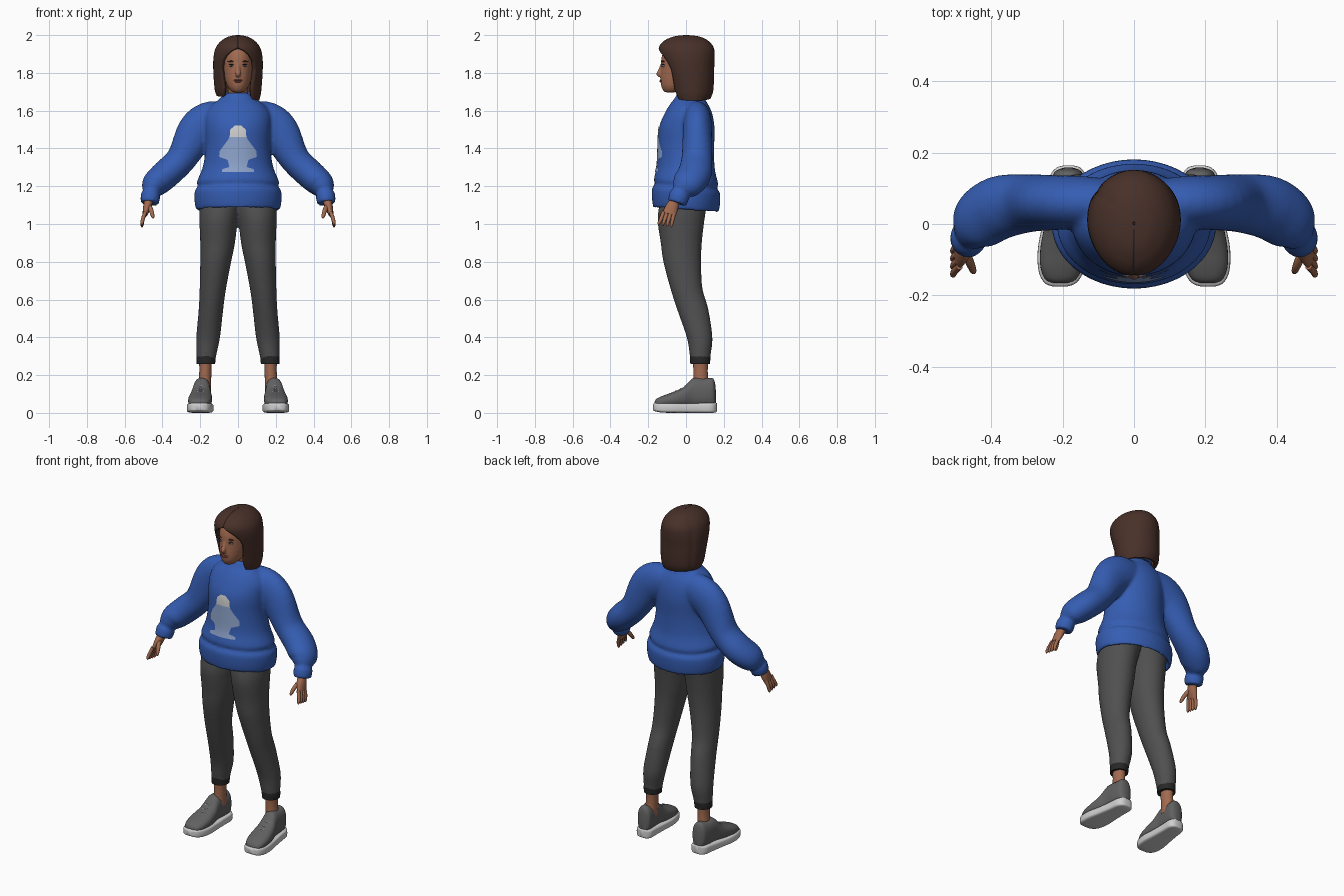
import bpy, bmesh, math
from mathutils import Vector
from mathutils.bvhtree import BVHTree

if "Cube" in bpy.data.objects:
    bpy.data.objects.remove(bpy.data.objects["Cube"])


def material(name, r, g, b):
    m = bpy.data.materials.new(name)
    m.diffuse_color = (r, g, b, 1)
    m.use_nodes = True
    m.node_tree.nodes["Principled BSDF"].inputs["Base Color"].default_value = m.diffuse_color
    return m


SKIN = material("skin", .36, .145, .08)
HAIR = material("hair_brown", .065, .03, .022)
BLUE = material("sweater_blue", .036, .11, .45)
GREY = material("trouser_grey", .08, .08, .08)
DARK = material("dark_trim", .02, .02, .02)
SHOE = material("shoe_grey", .12, .12, .12)
WHITE = material("sole_white", .62, .62, .62)
PRINT = material("print_pale_blue", .27, .37, .60)
LIP = material("lip_red", .24, .07, .05)


def dense(rows, k=4):
    """Catmull-Rom interpolation of table rows."""
    out = []
    for i in range(len(rows) - 1):
        p = [rows[max(0, min(len(rows) - 1, i + j))] for j in (-1, 0, 1, 2)]
        for s in range(k):
            t = s / k
            out.append([b + .5 * t * (c - a + t * (2 * a - 5 * b + 4 * c - d + t * (3 * (b - c) + d - a)))
                        for a, b, c, d in zip(*p)])
    return out + [list(rows[-1])]


def lerp(table, v):
    for (a, wa), (b, wb) in zip(table, table[1:]):
        if v <= b:
            return wa + (wb - wa) * max(0, (v - a) / (b - a))
    return table[-1][1]


def power(v, e):
    return math.copysign(abs(v) ** (2 / e), v)


def circle(n):
    return [(math.cos(math.tau * i / n), math.sin(math.tau * i / n)) for i in range(n)]


def level_rings(rows, n=32, tilt=0):
    """Horizontal sections: cx, cy, z, rx, ry."""
    return [[Vector((x + rx * c, y + ry * s, z + tilt * s)) for c, s in circle(n)]
            for x, y, z, rx, ry in dense(rows)]


def tube_rings(rows, n=24, k=4):
    """Sections square to a path: x, y, z, radius across, radius along y."""
    rows = dense(rows, k)
    pts = [Vector(r[:3]) for r in rows]
    rings = []
    for i, r in enumerate(rows):
        t = (pts[min(i + 1, len(pts) - 1)] - pts[max(i - 1, 0)]).normalized()
        u = t.cross(Vector((0, 1, 0))).normalized()
        v = u.cross(t)
        rings.append([pts[i] + u * r[3] * c + v * r[4] * s for c, s in circle(n)])
    return rings


def shoe_rings(rows, e, n=32):
    """Upright sections along y: y, half width, bottom, top."""
    return [[Vector((.195 - .07 * y + w * power(c, e), y, (lo + hi) / 2 + (hi - lo) / 2 * power(s, e)))
             for c, s in circle(n)] for y, w, lo, hi in dense(rows)]


def flip(rings):
    return [[Vector((-p.x, p.y, p.z)) for p in r] for r in rings]


def build(name, lofts, mat, closed=True, mirror=False, voxel=0, thick=0):
    bm = bmesh.new()
    for rings in lofts:
        vs = [[bm.verts.new(p) for p in r] for r in rings]
        n = len(vs[0])
        for a, b in zip(vs, vs[1:]):
            for i in range(n if closed else n - 1):
                j = (i + 1) % n
                bm.faces.new((a[i], a[j], b[j], b[i]))
        if closed:
            bm.faces.new(vs[0])
            bm.faces.new(vs[-1])
    bmesh.ops.recalc_face_normals(bm, faces=bm.faces)
    me = bpy.data.meshes.new(name)
    bm.to_mesh(me)
    bm.free()
    me.materials.append(mat)
    ob = bpy.data.objects.new(name, me)
    bpy.context.collection.objects.link(ob)
    bpy.ops.object.select_all(action='DESELECT')
    ob.select_set(True)
    bpy.context.view_layer.objects.active = ob
    bpy.ops.object.shade_smooth_by_angle(angle=math.radians(50))
    if voxel:
        m = ob.modifiers.new("fuse", 'REMESH')
        m.mode, m.voxel_size, m.use_smooth_shade = 'VOXEL', voxel, True
        m = ob.modifiers.new("soften", 'SMOOTH')
        m.factor, m.iterations = .5, 4
    if thick:
        m = ob.modifiers.new("thickness", 'SOLIDIFY')
        m.thickness, m.offset = thick, -1
    if mirror:
        ob.modifiers.new("mirror", 'MIRROR').use_mirror_merge = False
    return ob


def blob(x, y, z, rx, ry, rz):
    """Ellipsoid as level sections."""
    return [[Vector((x + rx * c * math.sin(a), y + ry * s * math.sin(a), z - rz * math.cos(a)))
             for c, s in circle(16)] for a in [.05 + (math.pi - .1) * i / 10 for i in range(11)]]


# Sweater: body with hollow hem, fused with both sleeves
body = level_rings([
    (0, 0, 1.14, .18, .14), (0, 0, 1.085, .205, .16), (0, 0, 1.075, .22, .172), (0, 0, 1.12, .23, .18),
    (0, 0, 1.175, .229, .18), (0, 0, 1.2, .211, .164), (0, 0, 1.225, .217, .17), (0, 0, 1.3, .187, .153),
    (0, 0, 1.4, .172, .148), (0, .005, 1.5, .175, .147), (0, .015, 1.57, .175, .13),
    (0, .022, 1.62, .15, .108), (0, .026, 1.655, .105, .085), (0, .026, 1.685, .078, .07)], 48, -.012)
sleeve = tube_rings([
    (.06, .055, 1.56, .09, .07), (.15, .06, 1.54, .108, .075), (.22, .06, 1.485, .105, .077),
    (.3, .058, 1.345, .08, .082), (.38, .045, 1.265, .078, .09), (.435, .01, 1.215, .072, .085),
    (.453, -.015, 1.185, .057, .066), (.459, -.027, 1.166, .044, .048), (.463, -.035, 1.15, .052, .055),
    (.468, -.048, 1.11, .048, .05)])
sweater = build("sweater", [body, sleeve, flip(sleeve)], BLUE, voxel=.009)

# Ribbed collar, lower at the front
collar = []
for i in range(33):
    a = math.tau * i / 32
    c, s = math.cos(a), math.sin(a)
    collar.append([Vector((c * (.078 + .01 * p), .024 + s * (.072 + .01 * p), 1.672 + .018 * s + .017 * q))
                   for p, q in circle(10)])
build("collar", [collar], BLUE)

# Chest print: thin plate laid on the sweater front
bpy.context.view_layer.update()
tree = BVHTree.FromObject(sweater, bpy.context.evaluated_depsgraph_get())
outline = [(1.275, .085), (1.292, .085), (1.3, .045), (1.34, .055), (1.355, .1), (1.385, .098),
           (1.42, .072), (1.45, .05), (1.47, .043), (1.5, .042), (1.522, .015)]


def chest_patch(z0, z1, rows):
    patch = []
    for i in range(rows + 1):
        z = z0 + (z1 - z0) * i / rows
        row = []
        for j in range(13):
            x = lerp(outline, z) * (j / 6 - 1)
            hit = tree.ray_cast(Vector((x, -1, z)), Vector((0, 1, 0)))[0]
            row.append(Vector((x, (hit.y if hit else -.15) - .004, z)))
        patch.append(row)
    return patch


build("chest_print_body", [chest_patch(1.275, 1.46, 28)], PRINT, closed=False)
build("chest_print_head", [chest_patch(1.46, 1.522, 10)], WHITE, closed=False)

# Trousers and darker ankle hems
leg = level_rings([
    (.09, -.005, 1.15, .11, .125), (.1, -.022, 1.06, .105, .126), (.104, -.027, 1, .1, .122),
    (.108, -.025, .9, .092, .109), (.118, -.02, .8, .082, .1), (.133, .002, .66, .07, .085),
    (.143, .035, .55, .065, .083), (.158, .072, .4, .063, .068), (.167, .075, .31, .053, .056),
    (.17, .075, .265, .048, .051)])
build("trousers", [leg, flip(leg)], GREY, voxel=.009)
hem = level_rings([(.168, .075, .3, .051, .054), (.17, .075, .28, .0505, .0535), (.17, .075, .258, .049, .052)])
build("trouser_hem", [hem], DARK, mirror=True)

# Ankles, shoes and laces
build("ankle", [level_rings([(.172, .077, .3, .036, .042), (.173, .077, .22, .032, .038),
                             (.178, .08, .12, .036, .042)], 20)], SKIN, mirror=True)
upper = shoe_rings([
    (-.166, .02, .03, .06), (-.155, .043, .03, .075), (-.12, .059, .03, .092), (-.07, .063, .03, .11),
    (-.015, .057, .03, .135), (.02, .049, .03, .17), (.045, .046, .03, .186), (.1, .046, .03, .183),
    (.138, .042, .03, .185), (.152, .03, .03, .165), (.158, .012, .04, .12)], 2.4)
build("shoe_upper", [upper], SHOE, mirror=True)
sole = shoe_rings([
    (-.176, .018, .016, .045), (-.165, .045, .009, .052), (-.13, .064, .002, .053), (-.07, .07, 0, .052),
    (0, .062, 0, .05), (.08, .054, 0, .052), (.135, .05, 0, .054), (.158, .033, .003, .054),
    (.164, .014, .008, .05)], 5)
build("shoe_sole", [sole], WHITE, mirror=True)
laces = [tube_rings([(.177, y, z - .008, .003, .003), (.198, y, z, .003, .003), (.22, y, z - .008, .003, .003)], 8)
         for y, z in ((-.055, .117), (-.03, .128), (-.005, .143))]
build("laces", laces, WHITE, mirror=True)

# Hands: palm, four fingers and thumb
hand = [tube_rings([(.468, -.045, 1.14, .024, .027), (.474, -.062, 1.115, .023, .028),
                    (.482, -.076, 1.085, .021, .035), (.493, -.09, 1.05, .013, .036)], 16)]
for i in range(4):
    hand.append(tube_rings([
        (.49, -.062 - .019 * i, 1.065, .01, .01), (.504, -.07 - .021 * i, 1.025, .01, .01),
        (.508, -.077 - .022 * i, .993 + .004 * i, .008, .008),
        (.508, -.079 - .022 * i, .983 + .004 * i, .003, .003)], 10, 3))
hand.append(tube_rings([(.474, -.08, 1.1, .014, .014), (.459, -.112, 1.07, .012, .012),
                        (.451, -.132, 1.04, .009, .009), (.45, -.137, 1.03, .003, .003)], 10, 3))
build("hand", hand, SKIN, mirror=True)

# Head, neck, nose and ears of the face
head = level_rings([
    (0, -.085, 1.697, .018, .022), (0, -.073, 1.704, .036, .045), (0, -.056, 1.73, .056, .075),
    (0, -.04, 1.77, .069, .095), (0, -.025, 1.82, .077, .108), (0, -.015, 1.88, .08, .115),
    (0, -.005, 1.93, .075, .105), (0, .005, 1.965, .05, .07)], 40)
neck = level_rings([(0, .028, 1.62, .058, .055), (0, .015, 1.69, .053, .052), (0, 0, 1.76, .052, .055)], 28)
nose = tube_rings([(0, -.128, 1.845, .006, .007), (0, -.138, 1.815, .012, .009),
                   (0, -.143, 1.795, .015, .014), (0, -.136, 1.783, .01, .01)], 14)
build("head", [head, neck, nose, blob(0, -.113, 1.72, .024, .013, .015)], SKIN, voxel=.005)
build("lips", [blob(0, -.131, 1.761, .024, .01, .004), blob(0, -.131, 1.754, .02, .009, .005)], LIP)
build("eye_white", [blob(.034, -.119, 1.838, .014, .008, .006)], WHITE, mirror=True)
build("iris", [blob(.034, -.125, 1.838, .0055, .004, .0055)], DARK, mirror=True)
build("eyelid", [blob(.034, -.121, 1.844, .016, .009, .0025)], DARK, mirror=True)
build("eyebrow", [blob(.036, -.121, 1.861, .019, .008, .0035)], HAIR, mirror=True)

# Hair: bob shell whose front parts around the face
parting = [(1.66, .078), (1.72, .074), (1.77, .083), (1.82, .09), (1.86, .083), (1.89, .065),
           (1.915, .035), (1.935, .001)]
shell = []
for z, rx, front, back in dense([
        (1.665, .112, -.062, .13), (1.7, .122, -.078, .143), (1.76, .128, -.095, .148),
        (1.82, .131, -.115, .149), (1.88, .13, -.137, .152), (1.93, .119, -.145, .148),
        (1.965, .094, -.122, .124), (1.988, .06, -.08, .085), (1.997, .03, -.04, .045),
        (2.0, .003, -.003, .006)], 6):
    gap = math.asin(min(.95, lerp(parting, z) / rx)) if z < 1.935 else 0
    ring = []
    for i in range(65):
        a = gap + (math.tau - 2 * gap) * i / 64
        wave = 1 - .03 * math.exp(-((a - 4.1) / .12) ** 2)
        dip = .012 * math.sin(a) * max(0, (1.72 - z) / .055)
        ring.append(Vector((rx * wave * math.sin(a), (front + back) / 2 - (back - front) / 2 * wave * math.cos(a),
                            z - dip)))
    shell.append(ring)
build("hair", [shell], HAIR, closed=False, thick=.022)
